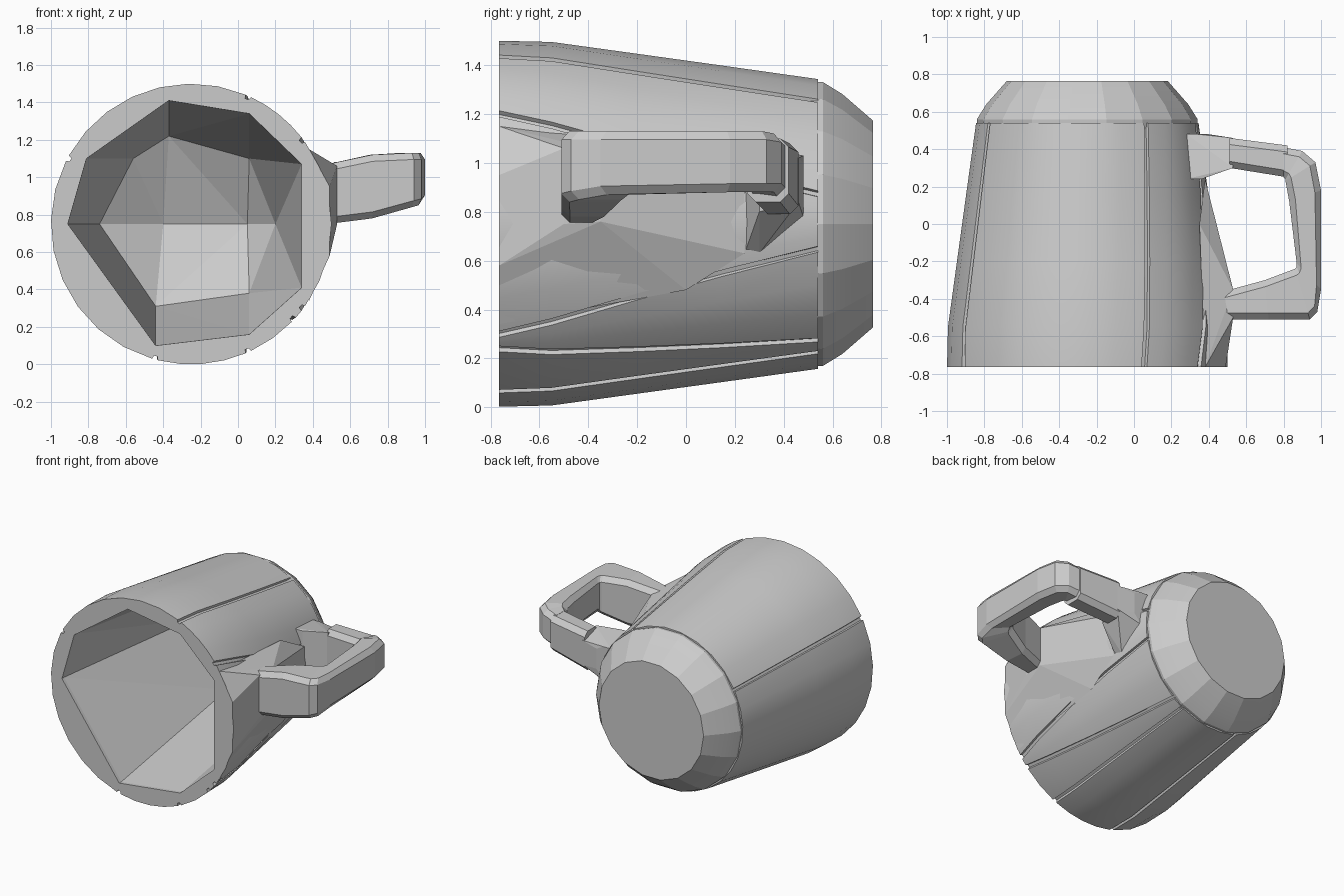
import bpy, bmesh, math
from mathutils import Vector

if "Cube" in bpy.data.objects:
    bpy.data.objects.remove(bpy.data.objects["Cube"])

grey = bpy.data.materials.new("plain_grey")
grey.use_nodes = True
GREY = (0.6, 0.6, 0.6, 1)
grey.diffuse_color = GREY
grey.node_tree.nodes["Principled BSDF"].inputs["Base Color"].default_value = GREY

CX, CZ = -0.25, 0.75  # axis of the mug, along y


def make_object(name, bm, smooth=0):
    bmesh.ops.recalc_face_normals(bm, faces=bm.faces)
    mesh = bpy.data.meshes.new(name)
    bm.to_mesh(mesh)
    bm.free()
    mesh.materials.append(grey)
    obj = bpy.data.objects.new(name, mesh)
    bpy.context.collection.objects.link(obj)
    if smooth:
        for o in bpy.context.selected_objects:
            o.select_set(False)
        obj.select_set(True)
        bpy.context.view_layer.objects.active = obj
        bpy.ops.object.shade_smooth_by_angle(angle=math.radians(smooth))
    return obj


def loft(name, rings, smooth=0):
    bm = bmesh.new()
    loops = [[bm.verts.new(p) for p in ring] for ring in rings]
    n = len(loops[0])
    for a, b in zip(loops, loops[1:]):
        for i in range(n):
            j = (i + 1) % n
            bm.faces.new((a[i], a[j], b[j], b[i]))
    bm.faces.new(loops[0])
    bm.faces.new(loops[-1])
    return make_object(name, bm, smooth)


def hull(name, points):
    bm = bmesh.new()
    for p in points:
        bm.verts.new(p)
    bmesh.ops.convex_hull(bm, input=bm.verts)
    loose = [v for v in bm.verts if not v.link_faces]
    bmesh.ops.delete(bm, geom=loose, context="VERTS")
    return make_object(name, bm)


def carve(obj, cutter):
    mod = obj.modifiers.new("carve", "BOOLEAN")
    mod.operation, mod.solver, mod.object = "DIFFERENCE", "EXACT", cutter
    graph = bpy.context.evaluated_depsgraph_get()
    mesh = bpy.data.meshes.new_from_object(obj.evaluated_get(graph))
    obj.modifiers.clear()
    obj.data = mesh


def circle(y, r, outline):
    return [(CX + r * k * math.cos(math.radians(a)), y,
             CZ + r * k * math.sin(math.radians(a))) for a, k in outline]


def chamfered_section(outer, inner, lo, hi, cut=0.035):
    """Upright rectangle with its four corners cut off."""
    corners = [Vector((*outer, lo)), Vector((*outer, hi)),
               Vector((*inner, hi)), Vector((*inner, lo))]
    ring = []
    for i, c in enumerate(corners):
        for other in (corners[i - 1], corners[(i + 1) % 4]):
            ring.append(c + (other - c).normalized() * cut)
    return ring


# Grooves between the planks: angle at the rim, angle at the base
GROOVES = [(37, 12), (66, 58), (152, 152), (255, 252),
           (294, 298), (317, 307), (323, 350)]


def staved_outline(t):
    points = []
    for i, (a0, b0) in enumerate(GROOVES):
        a1, b1 = GROOVES[(i + 1) % len(GROOVES)]
        if a1 < a0:
            a1, b1 = a1 + 360, b1 + 360
        g = a0 + (b0 - a0) * t
        gap = a1 + (b1 - a1) * t - g
        points += [(g - 1.2, 1), (g - 0.8, 0.975), (g + 0.8, 0.975), (g + 1.2, 1)]
        steps = max(1, round(max(a1 - a0, b1 - b0) / 13))
        points += [(g + 1.2 + (gap - 2.4) * s / steps, 1) for s in range(1, steps)]
    return points


# Tapered body
mug_body = loft("mug_body", [
    circle(y, r, staved_outline((y + 0.765) / 1.305)) for y, r in
    ((-0.765, 0.75), (-0.55, 0.745), (-0.2, 0.697), (0.15, 0.649), (0.54, 0.595))], 25)

# Chamfered base band
plain = [(a, 1) for a in range(0, 360, 20)]
mug_base = loft("mug_base", [circle(y, r, plain) for y, r in
                ((0.44, 0.585), (0.56, 0.59), (0.64, 0.54), (0.765, 0.43))], 15)

# Deep faceted cavity with a creased floor
rim = [(-0.91, 0.75), (-0.81, 1.1), (-0.37, 1.41), (0.06, 1.34),
       (0.34, 1.07), (0.34, 0.41), (0.06, 0.16), (-0.44, 0.1)]
inner = [(-0.74, 0.75), (-0.56, 1.1), (-0.37, 1.22), (0.06, 1.1),
         (0.2, 0.75), (0.06, 0.38), (-0.44, 0.31)]
cutter = hull("cavity_cutter", [(x, y, z) for y in (-0.8, -0.74) for x, z in rim]
              + [(x, 0.5, z) for x, z in inner]
              + [(-0.4, 0.69, 0.75), (0.05, 0.69, 0.75)])
carve(mug_body, cutter)
carve(mug_base, cutter)
bpy.data.objects.remove(cutter)

# Raised plate under the handle
hull("handle_plate", [(0.49, -0.765, 0.58), (0.49, -0.765, 0.95),
                      (0.38, -0.765, 0.34), (0.38, -0.765, 1.15),
                      (0.53, -0.5, 0.75), (0.53, -0.5, 1.06),
                      (0.53, -0.35, 0.76), (0.53, -0.35, 1.05),
                      (0.38, 0.24, 0.63), (0.38, 0.24, 0.95),
                      (0.37, 0, 0.48), (0.35, 0, 1.08), (0.37, -0.7, 0.75)])

# Handle bar: outer corner, inner corner, low and high z of each section
bar = [((0.48, -0.51), (0.48, -0.36), 0.75, 1.07),
       ((0.72, -0.51), (0.7, -0.3), 0.78, 1.12),
       ((0.94, -0.51), (0.86, -0.24), 0.84, 1.13),
       ((0.98, -0.47), (0.87, -0.23), 0.85, 1.13),
       ((1.0, -0.35), (0.87, -0.21), 0.87, 1.13),
       ((1.0, 0.18), (0.83, 0.12), 0.88, 1.13),
       ((0.97, 0.33), (0.81, 0.23), 0.88, 1.13),
       ((0.9, 0.39), (0.81, 0.24), 0.88, 1.12),
       ((0.8, 0.41), (0.8, 0.25), 0.86, 1.1)]
loft("handle_bar", [chamfered_section(*s) for s in bar])

# Rear arm of the handle and its foot
loft("handle_rear_arm", [
    chamfered_section((0.82, 0.25), (0.82, 0.42), 0.84, 1.1),
    chamfered_section((0.51, 0.3), (0.51, 0.46), 0.79, 1.08)])
hull("handle_foot", [(0.28, 0.24, 0.63), (0.36, 0.24, 0.63), (0.36, 0.3, 0.63),
                     (0.34, 0.48, 0.78), (0.28, 0.48, 0.78), (0.34, 0.48, 1.03),
                     (0.28, 0.48, 1.03), (0.36, 0.24, 1.06), (0.28, 0.24, 1.06),
                     (0.4, 0.48, 0.85), (0.4, 0.48, 1.0), (0.53, 0.3, 0.8),
                     (0.53, 0.46, 0.84), (0.53, 0.3, 1.07), (0.53, 0.46, 1.02)])
